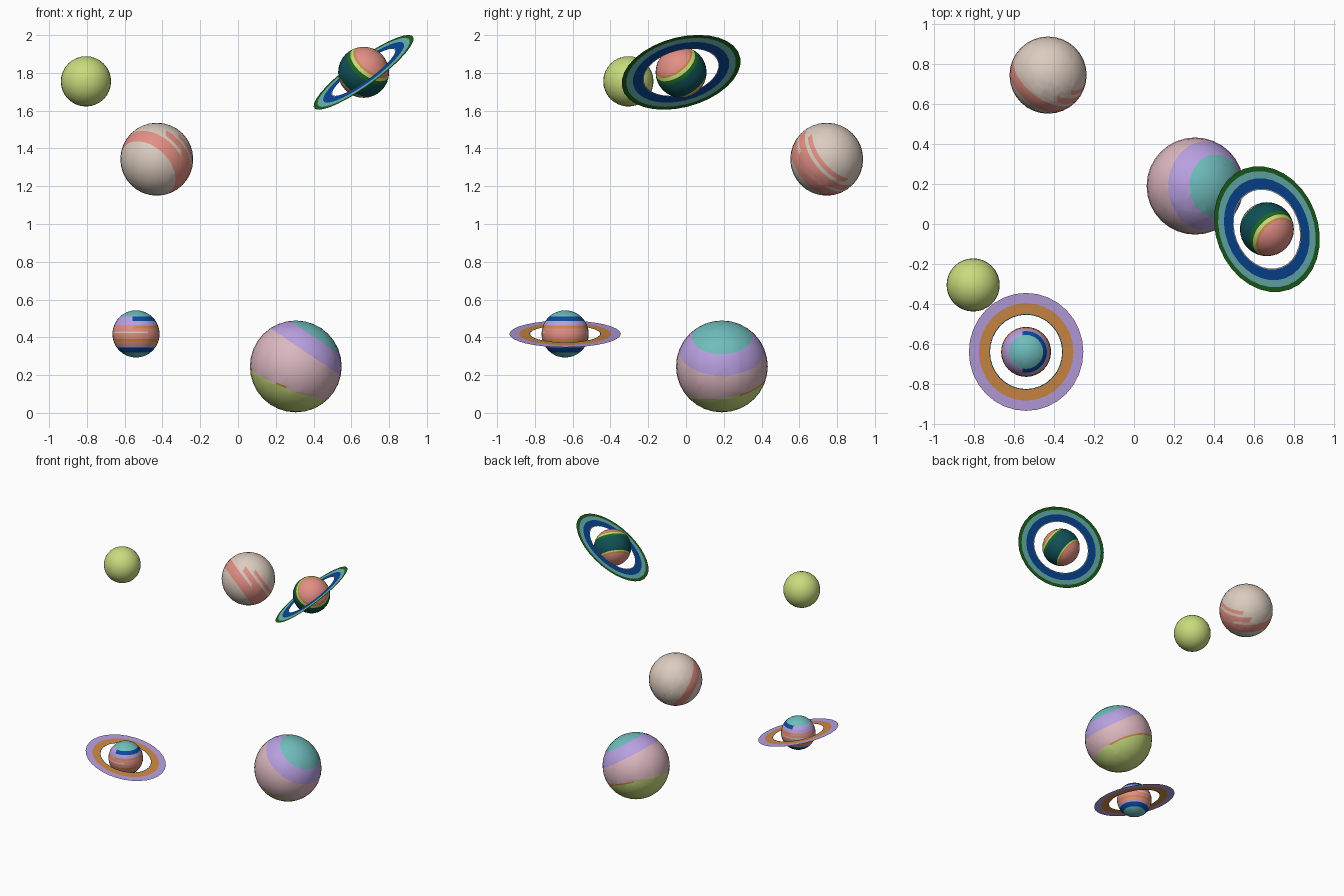
import bpy, bmesh, math
from mathutils import Vector

cube = bpy.data.objects.get("Cube")
if cube:
    bpy.data.objects.remove(cube, do_unlink=True)

PALETTE = {
    "lime": "c8dc7d", "beige": "dcccbf", "salmon": "e28f84", "pink": "dcb8c0",
    "lavender": "b8a0e0", "teal": "70bcbc", "orange": "cf8a45", "blue": "0a4a9c",
    "deep_teal": "0f5055", "green": "1e651e",
}


def linear(c):
    return c / 12.92 if c <= 0.04045 else ((c + 0.055) / 1.055) ** 2.4


def make_material(name, code):
    rgb = [linear(v / 255) for v in bytes.fromhex(code)]
    mat = bpy.data.materials.new(name)
    mat.use_nodes = True
    mat.diffuse_color = (*rgb, 1)
    bsdf = next(n for n in mat.node_tree.nodes if n.type == "BSDF_PRINCIPLED")
    bsdf.inputs["Base Color"].default_value = (*rgb, 1)
    bsdf.inputs["Roughness"].default_value = 0.8
    return mat


MATERIALS = {name: make_material(name, code) for name, code in PALETTE.items()}


def finish(bm, name, location, colours):
    mesh = bpy.data.meshes.new(name)
    bm.to_mesh(mesh)
    bm.free()
    for colour in colours:
        mesh.materials.append(MATERIALS[colour])
    obj = bpy.data.objects.new(name, mesh)
    obj.location = location
    bpy.context.collection.objects.link(obj)
    return obj


def planet(name, location, radius, bands, axis=(0, 0, 1), patches=()):
    """Sphere cut into colour bands (colour, lower limit) along an axis.
    Each patch is a colour and the half-spaces (direction, limit) that bound it."""
    axis = Vector(axis).normalized()
    patches = [(colour, [(Vector(d).normalized(), limit) for d, limit in sides])
               for colour, sides in patches]
    bm = bmesh.new()
    bmesh.ops.create_uvsphere(bm, u_segments=32, v_segments=16, radius=1)
    cuts = [(axis, limit) for _, limit in bands[:-1]]
    for _, sides in patches:
        cuts += [s for s in sides if s not in cuts]
    for direction, limit in cuts:
        bmesh.ops.bisect_plane(bm, geom=bm.verts[:] + bm.edges[:] + bm.faces[:],
                               dist=1e-5, plane_co=direction * limit, plane_no=direction)
    colours = list(dict.fromkeys([b[0] for b in bands] + [p[0] for p in patches]))
    for face in bm.faces:
        p = face.calc_center_median()
        colour = next((c for c, limit in bands if p.dot(axis) > limit), bands[-1][0])
        for c, sides in patches:
            if all(p.dot(d) > limit for d, limit in sides):
                colour = c
        face.material_index = colours.index(colour)
        face.smooth = True
    bmesh.ops.scale(bm, vec=(radius,) * 3, verts=bm.verts)
    return finish(bm, name, location, colours)


def ring(name, location, normal, inner, bands, sides=32):
    """Flat disc of concentric bands (colour, outer radius)."""
    bm = bmesh.new()

    def loop(r):
        return [bm.verts.new((r * math.cos(math.tau * i / sides),
                              r * math.sin(math.tau * i / sides), 0)) for i in range(sides)]

    previous = loop(inner)
    for index, (_, outer) in enumerate(bands):
        current = loop(outer)
        for i in range(sides):
            j = (i + 1) % sides
            face = bm.faces.new((previous[i], current[i], current[j], previous[j]))
            face.material_index = index
        previous = current
    obj = finish(bm, name, location, [c for c, _ in bands])
    obj.rotation_euler = Vector(normal).to_track_quat("Z", "Y").to_euler()
    return obj


X, Y, BACK = (1, 0, 0), (0, 1, 0), (0, -1, 0)

# Plain small planet
planet("lime_planet", (-0.805, -0.305, 1.755), 0.133, [("lime", -1)])

# Marbled planet: one broad band, with broken streaks on its left side
swirl = (0.52, 0.66, 0.54)
against = (-0.52, -0.66, -0.54)
planet("marbled_planet", (-0.43, 0.745, 1.343), 0.193,
       [("beige", -0.1), ("salmon", -0.46), ("beige", -1)], swirl,
       [("salmon", [(swirl, 0.0), (against, -0.2), (X, 0.25)]),
        ("salmon", [(swirl, 0.3), (against, -0.42), (X, 0.6)]),
        ("salmon", [(swirl, -0.11), (against, -0.01), (X, 0.65)])])

# Large pastel planet with a tilted cap and a lime underside
under, over = (-0.395, 0.18, -1), (0.395, -0.18, 1)
planet("large_planet", (0.306, 0.19, 0.246), 0.243,
       [("teal", 0.757), ("lavender", 0.38), ("pink", -1)], (0.56, 0, 0.83),
       [("lime", [(under, 0.376)]),
        ("orange", [(under, 0.33), (over, -0.376), (BACK, 0.5), (X, -0.42), ((-1, 0, 0), 0.2)]),
        ("orange", [(under, 0.376), (over, -0.42), (Y, 0.4), (X, -0.5)])])

# Small striped planet and its ring
low_home = (-0.54, -0.64, 0.418)
up, down = (0, 0, 1), (0, 0, -1)
planet("striped_planet", low_home, 0.125,
       [("teal", 0.73), ("lavender", 0.36), ("orange", 0.24), ("salmon", 0.1),
        ("beige", 0.03), ("salmon", -0.22), ("orange", -0.34), ("salmon", -0.5),
        ("lavender", -0.57), ("blue", -0.78), ("teal", -1)], up,
       [("blue", [(up, 0.55), (down, -0.73), (X, -0.15)]),
        ("salmon", [(up, 0.03), (down, -0.1), (X, 0.5)]),
        ("salmon", [(up, 0.24), (down, -0.36), ((-1, 0, 0), 0.1)])])
ring("striped_planet_ring", low_home, (0.24, 0, 0.97), 0.186,
     [("deep_teal", 0.19), ("orange", 0.244), ("lavender", 0.295)])

# Dark planet with matching caps and a steep ring
high_home = (0.665, -0.026, 1.803)
planet("dark_planet", high_home, 0.135,
       [("salmon", 0.63), ("orange", 0.56), ("lime", 0.44), ("green", 0.29),
        ("deep_teal", -0.5), ("lime", -0.56), ("orange", -0.63), ("salmon", -1)],
       (0.53, -0.5, 0.68))
ring("dark_planet_ring", high_home, (-0.572, -0.221, 0.79), 0.203,
     [("beige", 0.208), ("blue", 0.262), ("teal", 0.298), ("green", 0.323)])
